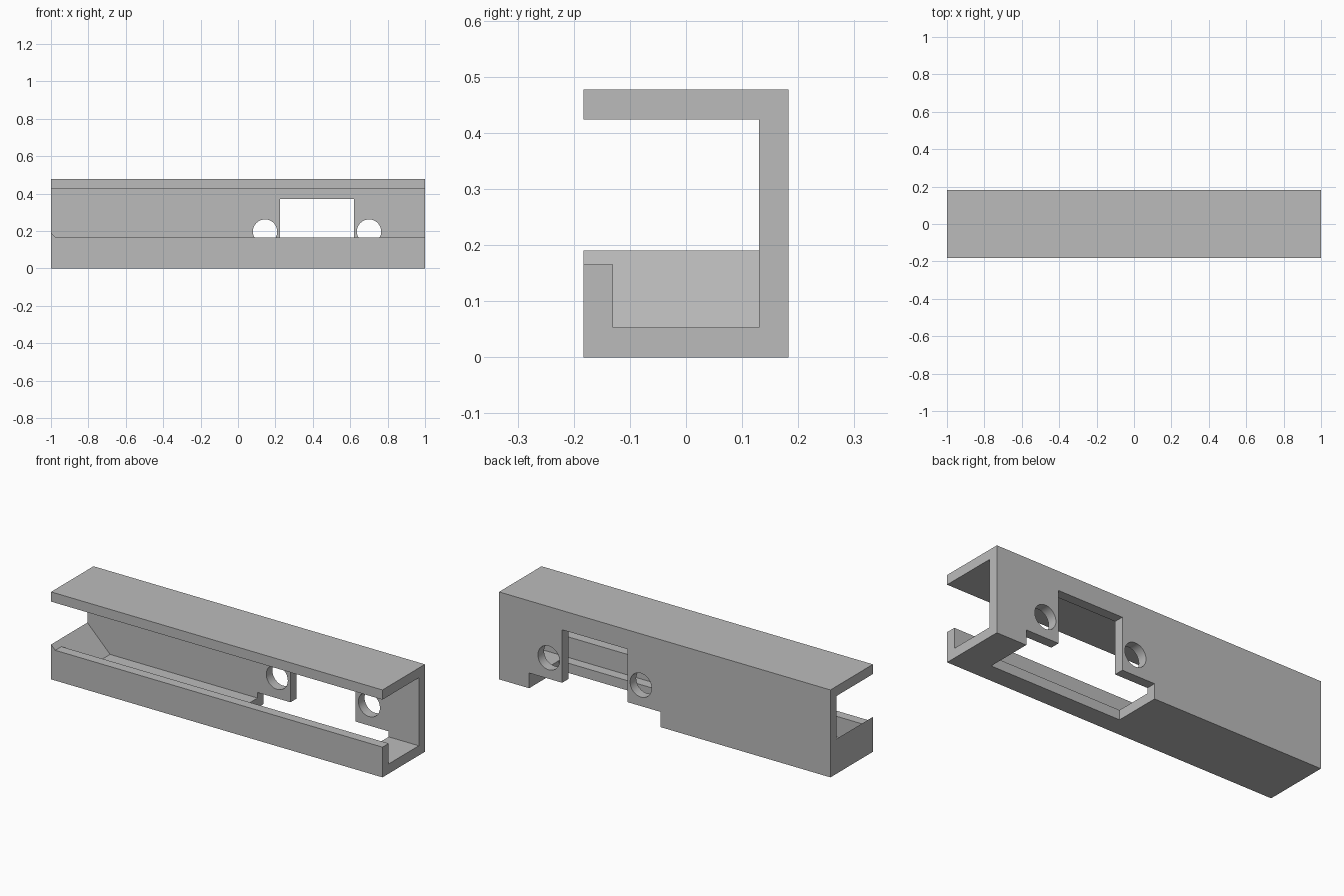
import bpy, bmesh, math
from mathutils import Vector

if "Cube" in bpy.data.objects:
    bpy.data.objects.remove(bpy.data.objects["Cube"], do_unlink=True)

grey = bpy.data.materials.new("plain grey")
grey.use_nodes = True
grey.diffuse_color = (0.5, 0.5, 0.5, 1)
grey.node_tree.nodes["Principled BSDF"].inputs["Base Color"].default_value = (0.5, 0.5, 0.5, 1)

HALF, DEPTH, HEIGHT, WALL = 1.0, 0.183, 0.477, 0.053
INNER = DEPTH - WALL
LIP = 0.165
CENTRE = 0.4225            # middle of the switch opening along x


def prism(name, points, offset):
    """Extrude a closed 3D outline along offset."""
    bm = bmesh.new()
    face = bm.faces.new([bm.verts.new(p) for p in points])
    new = bmesh.ops.extrude_face_region(bm, geom=[face])["geom"]
    verts = [g for g in new if isinstance(g, bmesh.types.BMVert)]
    bmesh.ops.translate(bm, verts=verts, vec=Vector(offset))
    bmesh.ops.recalc_face_normals(bm, faces=bm.faces)
    mesh = bpy.data.meshes.new(name)
    bm.to_mesh(mesh)
    bm.free()
    mesh.materials.append(grey)
    obj = bpy.data.objects.new(name, mesh)
    bpy.context.collection.objects.link(obj)
    return obj


def box(name, x0, x1, y0, y1, z0, z1):
    outline = [(x0, y0, z0), (x1, y0, z0), (x1, y1, z0), (x0, y1, z0)]
    return prism(name, outline, (0, 0, z1 - z0))


def combine(target, tool, operation):
    """Apply a boolean, then discard the tool."""
    mod = target.modifiers.new(operation.lower(), "BOOLEAN")
    mod.operation, mod.solver, mod.object = operation, "EXACT", tool
    bpy.ops.object.select_all(action="DESELECT")
    bpy.context.view_layer.objects.active = target
    target.select_set(True)
    bpy.ops.object.modifier_apply(modifier=mod.name)
    bpy.data.objects.remove(tool, do_unlink=True)


# Channel: floor, front lip, back wall and top flange in one profile
profile = [(-DEPTH, 0), (DEPTH, 0), (DEPTH, HEIGHT), (-DEPTH, HEIGHT),
           (-DEPTH, HEIGHT - WALL), (INNER, HEIGHT - WALL), (INNER, WALL),
           (-INNER, WALL), (-INNER, LIP), (-DEPTH, LIP)]
channel = prism("channel_rail", [(-HALF, y, z) for y, z in profile], (2 * HALF, 0, 0))

# Sloped stop closing the lower part of the right end
stop_top, base = 0.19, 0.02
ramp = [(-HALF, base), (-HALF + stop_top - base, base), (-HALF, stop_top)]
end_stop = prism("end_stop", [(x, -DEPTH, z) for x, z in ramp], (0, DEPTH + INNER + 0.02, 0))
combine(channel, end_stop, "UNION")

# Opening through the floor, notching the foot of the back wall
floor_cut = box("floor_cutter", CENTRE - 0.396, CENTRE + 0.396, -0.075, 0.3, -0.1, 0.083)
combine(channel, floor_cut, "DIFFERENCE")

# Tall window in the back wall
window_cut = box("window_cutter", CENTRE - 0.197, CENTRE + 0.197, 0.05, 0.3, -0.1, 0.372)
combine(channel, window_cut, "DIFFERENCE")

# Screw holes either side of the window
for side in (-1, 1):
    ring = [math.tau * i / 48 for i in range(48)]
    outline = [(CENTRE + side * 0.278 + 0.065 * math.cos(a), 0.05, 0.197 + 0.065 * math.sin(a))
               for a in ring]
    combine(channel, prism("screw_hole_cutter", outline, (0, 0.25, 0)), "DIFFERENCE")

bpy.ops.object.shade_smooth_by_angle(angle=math.radians(30))
